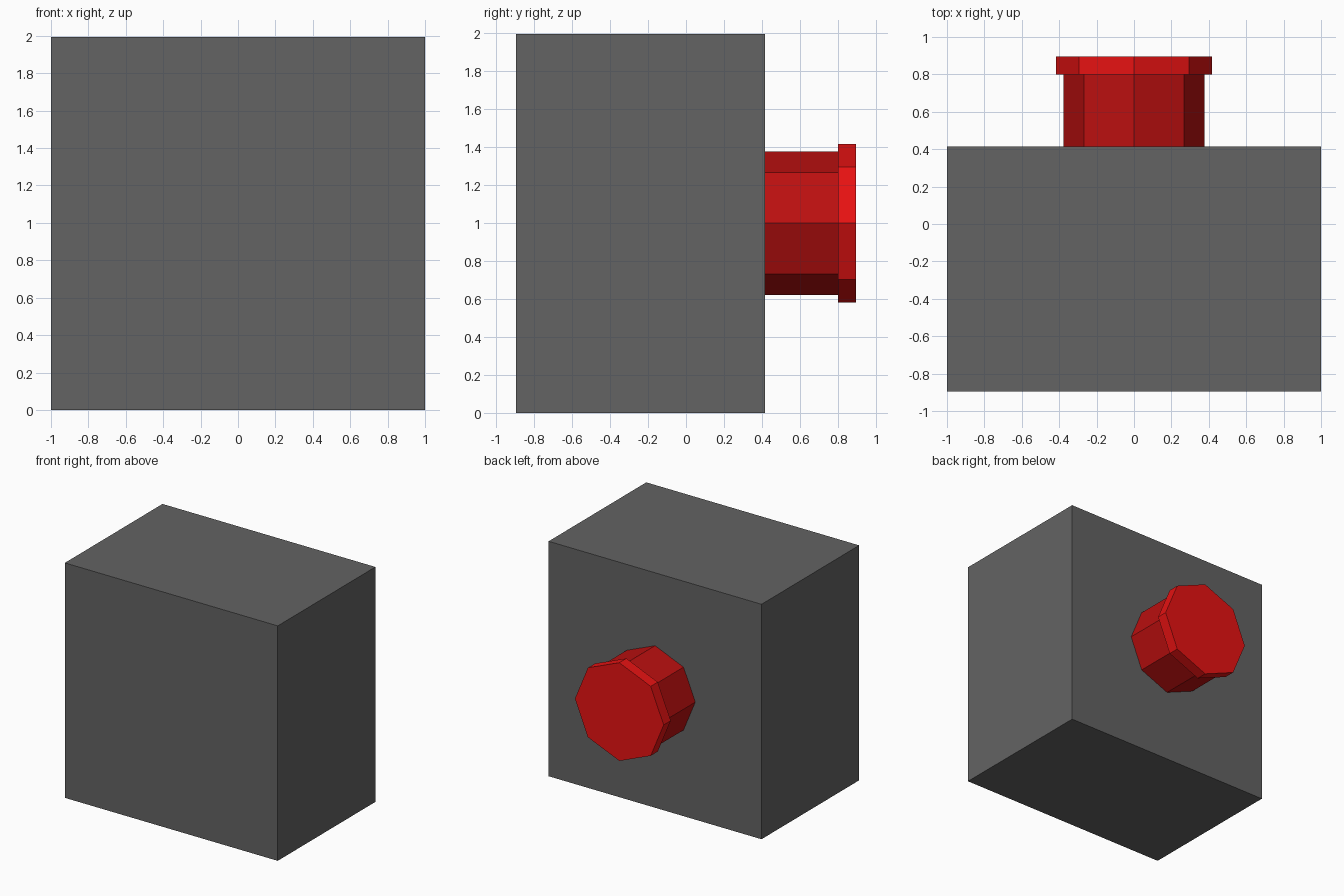
import bpy, bmesh, math
from mathutils import Matrix

if "Cube" in bpy.data.objects:
    bpy.data.objects.remove(bpy.data.objects["Cube"])


def material(name, color):
    m = bpy.data.materials.new(name)
    m.diffuse_color = (*color, 1)
    m.use_nodes = True
    m.node_tree.nodes["Principled BSDF"].inputs["Base Color"].default_value = m.diffuse_color
    return m


def add_object(name, bm, mat):
    mesh = bpy.data.meshes.new(name)
    bmesh.ops.recalc_face_normals(bm, faces=bm.faces)
    bm.to_mesh(mesh)
    bm.free()
    mesh.materials.append(mat)
    obj = bpy.data.objects.new(name, mesh)
    bpy.context.collection.objects.link(obj)
    return obj


def box(name, lo, hi, mat):
    bm = bmesh.new()
    size = [b - a for a, b in zip(lo, hi)]
    mid = [(a + b) / 2 for a, b in zip(lo, hi)]
    bmesh.ops.create_cube(bm, size=1, matrix=Matrix.Translation(mid) @ Matrix.Diagonal((*size, 1)))
    return add_object(name, bm, mat)


def octagon(name, radius, y0, y1, z, mat):
    # Eight-sided cylinder along y, with corners on the x and z axes
    bm = bmesh.new()
    place = Matrix.Translation((0, (y0 + y1) / 2, z)) @ Matrix.Rotation(math.pi / 2, 4, 'X')
    bmesh.ops.create_cone(bm, cap_ends=True, segments=8, radius1=radius, radius2=radius,
                          depth=y1 - y0, matrix=place)
    return add_object(name, bm, mat)


grey = material("dark grey", (0.125, 0.125, 0.125))
dark_red = material("dark red", (0.5, 0.005, 0.005))
bright_red = material("bright red", (0.8, 0.006, 0.006))

# Main block
box("body", (-1, -0.895, 0), (1, 0.415, 1.995), grey)
# Knob on the back: stem and wider cap
octagon("knob_stem", 0.378, 0.415, 0.80, 0.998, dark_red)
octagon("knob_cap", 0.417, 0.80, 0.895, 0.998, bright_red)
